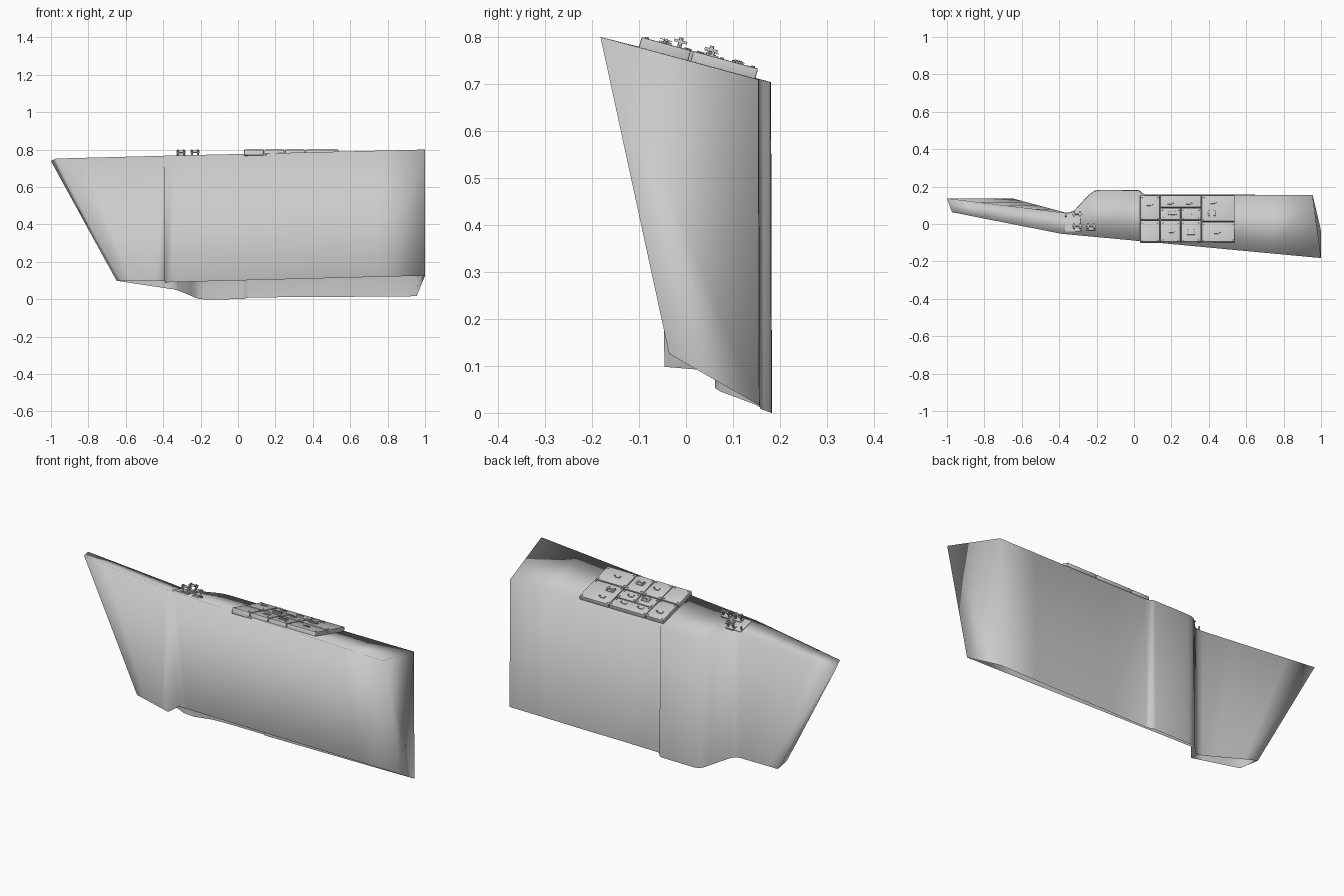
import bpy, bmesh, math
from mathutils import Matrix, Vector

if "Cube" in bpy.data.objects:
    bpy.data.objects.remove(bpy.data.objects["Cube"])

SLOPE = 0.27
DECK = Matrix.Translation((0, 0, 0.7525)) @ Matrix.Rotation(-math.atan(SLOPE), 4, 'X')
COS = math.cos(math.atan(SLOPE))


def finish(bm, name, angle=30):
    bmesh.ops.recalc_face_normals(bm, faces=bm.faces)
    me = bpy.data.meshes.new(name)
    bm.to_mesh(me)
    bm.free()
    ob = bpy.data.objects.new(name, me)
    bpy.context.collection.objects.link(ob)
    bpy.ops.object.select_all(action='DESELECT')
    ob.select_set(True)
    bpy.context.view_layer.objects.active = ob
    bpy.ops.object.shade_smooth_by_angle(angle=math.radians(angle))
    return ob


def box(bm, x0, x1, y0, y1, h0, h1, bevel=0.0):
    """Box lying on the sloped deck; h is height above the deck."""
    y0, y1 = y0 / COS, y1 / COS
    m = DECK @ Matrix.Translation(((x0 + x1) / 2, (y0 + y1) / 2, (h0 + h1) / 2)) \
        @ Matrix.Diagonal((x1 - x0, y1 - y0, h1 - h0, 1))
    verts = bmesh.ops.create_cube(bm, size=1, matrix=m)['verts']
    if bevel:
        edges = list({e for v in verts for e in v.link_edges})
        bmesh.ops.bevel(bm, geom=edges, offset=bevel, segments=2, profile=0.5, affect='EDGES')


def post(bm, x, y, r, h0, h1, sides=12):
    m = DECK @ Matrix.Translation((x, y / COS, (h0 + h1) / 2))
    bmesh.ops.create_cone(bm, cap_ends=True, segments=sides, radius1=r, radius2=r,
                          depth=h1 - h0, matrix=m)


# --- main hull block: smooth shell, open underneath, lofted left to right ---
def main_station(x, yb, zb, xf=None):
    xf = x if xf is None else xf
    t = (xf + 0.39) / 1.39
    yf, zf = -0.052 - 0.13 * t, 0.767 + 0.033 * t
    return [Vector((xf, 0.05 - 0.086 * t, 0.09 + 0.036 * t)), Vector((xf, yf, zf)),
            Vector((x, yb, zf - SLOPE * (yb - yf))), Vector((x, yb + 0.002, zb - 0.004))]


# each: bottom front, top front, top back, bottom back
end = [Vector((-0.63, 0.03, 0.097)), Vector((-0.973, 0.063, 0.752)),
       Vector((-1, 0.137, 0.738)), Vector((-0.65, 0.137, 0.099))]
fold = main_station(-0.37, 0.06, 0.06, -0.39)
wing_fold = [Vector((-0.39, -0.046, 0.098))] + fold[1:]
wing = [[a.lerp(b, i / 4) for a, b in zip(end, wing_fold)] for i in range(5)]
back_profile = [(-0.345, 0.06, 0.057), (-0.32, 0.07, 0.05), (-0.25, 0.145, 0.022),
                (-0.23, 0.163, 0.012), (-0.21, 0.176, 0.006), (-0.18, 0.181, 0.003),
                (0.02, 0.18, 0.004), (0.035, 0.175, 0.006), (0.043, 0.163, 0.01),
                (0.06, 0.156, 0.013), (0.28, 0.155, 0.015), (0.5, 0.155, 0.016),
                (0.74, 0.154, 0.018)]
body = [main_station(*p) for p in back_profile]
body.append(main_station(0.955, 0.154, 0.02, 1.0))

bm = bmesh.new()
wing_rings = [[bm.verts.new(p) for p in s] for s in wing]
# the body's lower front edge sits behind the wing's: a triangular step joins them
step = [bm.verts.new(fold[0])] + wing_rings[-1][1:]
body_rings = [step] + [[bm.verts.new(p) for p in s] for s in body]
for rings in (wing_rings, body_rings):
    for a, b in zip(rings, rings[1:]):
        for i in range(3):
            bm.faces.new((a[i], b[i], b[i + 1], a[i + 1]))
bm.faces.new((wing_rings[-1][0], step[0], step[1]))
bm.faces.new(wing_rings[0])
bm.faces.new(body_rings[-1][::-1])
finish(bm, "hull_block", 179)

# --- deck cover plates: x0, x1, y0, y1 ---
plates = [(0.033, 0.138, 0.018, 0.148), (0.142, 0.358, 0.086, 0.148),
          (0.142, 0.248, 0.018, 0.082), (0.252, 0.358, 0.018, 0.082),
          (0.362, 0.538, 0.01, 0.148), (0.033, 0.138, -0.1, 0.013),
          (0.142, 0.248, -0.1, 0.013), (0.252, 0.358, -0.1, 0.013),
          (0.362, 0.538, -0.1, 0.005)]
bm = bmesh.new()
for x0, x1, y0, y1 in plates:
    box(bm, x0, x1, y0, y1, -0.01, 0.021, 0.003)
finish(bm, "deck_plates", 40)

# --- corner bolts on every plate ---
bm = bmesh.new()
for x0, x1, y0, y1 in plates:
    for x in (x0 + 0.011, x1 - 0.011):
        for y in (y0 + 0.011, y1 - 0.011):
            post(bm, x, y, 0.004, 0.02, 0.024, 8)
finish(bm, "plate_bolts")


def bollard(bm, x, y, base, s, height):
    """Two end frames joined by a cross bar, an H seen from above."""
    box(bm, x - 0.02 * s, x + 0.02 * s, y - 0.012 * s, y + 0.012 * s, base - 0.006, base + 0.003)
    for side in (-1, 1):
        px = x + side * 0.014 * s
        post(bm, px, y, 0.004 * s, base, base + height)
        box(bm, px - 0.004 * s, px + 0.004 * s, y - 0.012 * s, y + 0.012 * s,
            base + height * 0.7, base + height * 0.85)
    box(bm, x - 0.02 * s, x + 0.02 * s, y - 0.003 * s, y + 0.003 * s,
        base + height * 0.6, base + height * 0.9)


# --- small fittings on the plates ---
bm = bmesh.new()
for x, y in [(0.205, 0.045), (0.415, 0.05), (0.305, -0.05)]:
    bollard(bm, x, y, 0.021, 1.1, 0.01)
for x, y in [(0.08, 0.1), (0.19, 0.108), (0.29, 0.108), (0.29, 0.05),
             (0.42, 0.11), (0.2, -0.045), (0.44, -0.05)]:
    box(bm, x - 0.012, x + 0.012, y - 0.008, y + 0.008, 0.02, 0.025)
    post(bm, x + 0.02, y, 0.004, 0.02, 0.027, 8)
finish(bm, "plate_fittings")

# --- mooring bollards and pad near the fold ---
bm = bmesh.new()
for x, y in [(-0.305, 0.045), (-0.305, -0.02), (-0.23, -0.02)]:
    bollard(bm, x, y, 0.004, 1.15, 0.038)
post(bm, -0.365, 0.04, 0.004, 0.0, 0.026, 8)
finish(bm, "bollards")
bm = bmesh.new()
box(bm, -0.37, -0.285, -0.04, 0.054, -0.006, 0.003, 0.001)
finish(bm, "bollard_pad")
